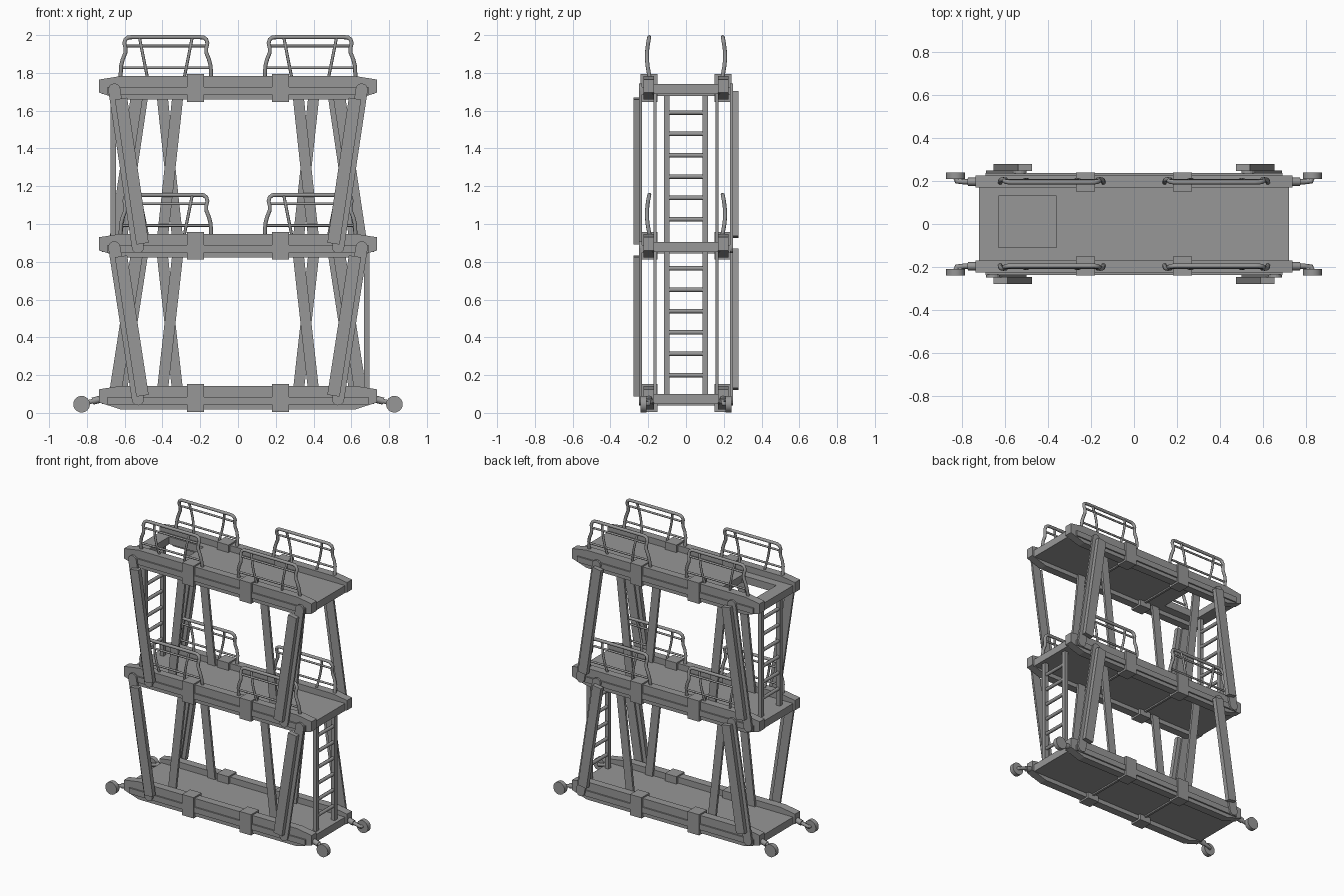
import bpy, bmesh, math
from mathutils import Vector

cube = bpy.data.objects.get("Cube")
if cube:
    bpy.data.objects.remove(cube, do_unlink=True)

GREY = (0.31, 0.31, 0.31, 1)
steel = bpy.data.materials.new("grey_steel")
steel.use_nodes = True
steel.diffuse_color = GREY
steel.node_tree.nodes["Principled BSDF"].inputs["Base Color"].default_value = GREY

LEVELS = {"lower": 0.0, "middle": 0.805, "upper": 1.64}
SIDES = (("left", 1), ("right", -1))
ENDS = (("front", -1), ("back", 1))


def link(name, mesh):
    ob = bpy.data.objects.new(name, mesh)
    bpy.context.collection.objects.link(ob)
    mesh.materials.clear()
    mesh.materials.append(steel)
    return ob


def prism(name, outline, y0, y1):
    """Extrude an x-z outline from y0 to y1."""
    bm = bmesh.new()
    face = bm.faces.new([bm.verts.new((x, y0, z)) for x, z in outline])
    ext = bmesh.ops.extrude_face_region(bm, geom=[face])
    moved = [v for v in ext["geom"] if isinstance(v, bmesh.types.BMVert)]
    bmesh.ops.translate(bm, verts=moved, vec=(0, y1 - y0, 0))
    bmesh.ops.recalc_face_normals(bm, faces=bm.faces)
    mesh = bpy.data.meshes.new(name)
    bm.to_mesh(mesh)
    bm.free()
    return link(name, mesh)


def box(name, x0, x1, y0, y1, z0, z1):
    return prism(name, [(x0, z0), (x1, z0), (x1, z1), (x0, z1)], y0, y1)


def bar(name, a, b, half, y0, y1, rounded=False):
    """Slanted flat bar between two x-z points, with square or round ends."""
    a, b = Vector(a), Vector(b)
    d = (b - a).normalized()
    n = Vector((-d.y, d.x))
    steps = 8 if rounded else 1
    outline = []
    for centre, sign in ((b, 1), (a, -1)):
        for i in range(steps + 1):
            t = math.pi * i / steps
            along = math.sin(t) if rounded else 0
            outline.append(centre + sign * half * (along * d - math.cos(t) * n))
    return prism(name, [tuple(p) for p in outline], y0, y1)


def tube(name, points, radius):
    """Round tube along a path."""
    cu = bpy.data.curves.new(name, "CURVE")
    cu.dimensions = "3D"
    cu.bevel_depth = radius
    cu.bevel_resolution = 2
    cu.use_fill_caps = True
    sp = cu.splines.new("POLY")
    sp.points.add(len(points) - 1)
    for p, co in zip(sp.points, points):
        p.co = (*co, 1)
    tmp = bpy.data.objects.new(name, cu)
    bpy.context.collection.objects.link(tmp)
    bpy.context.view_layer.update()
    mesh = bpy.data.meshes.new_from_object(tmp.evaluated_get(bpy.context.evaluated_depsgraph_get()))
    bpy.data.objects.remove(tmp, do_unlink=True)
    ob = link(name, mesh)
    bpy.ops.object.select_all(action="DESELECT")
    ob.select_set(True)
    bpy.context.view_layer.objects.active = ob
    bpy.ops.object.shade_smooth_by_angle(angle=math.radians(50))
    return ob


def beam_outline(z, top, bottom):
    right = [(0.62, bottom), (0.735, bottom + 0.037), (0.735, top - 0.018), (0.62, top)]
    return [(x, z + h) for x, h in right] + [(-x, z + h) for x, h in reversed(right)]


# Platforms: deck, side beams and clamps
for level, z in LEVELS.items():
    d0, d1 = z + 0.048, z + 0.1
    if level == "upper":
        # Deck pieces around the hatch opening
        box("upper_deck_main", -0.36, 0.72, -0.18, 0.18, d0, d1)
        box("upper_deck_end", -0.72, -0.63, -0.18, 0.18, d0, d1)
        box("upper_deck_front_strip", -0.63, -0.36, -0.18, -0.11, d0, d1)
        box("upper_deck_back_strip", -0.63, -0.36, 0.13, 0.18, d0, d1)
    else:
        box(level + "_deck", -0.72, 0.72, -0.18, 0.18, d0, d1)
    for end, s in ENDS:
        prism(f"{level}_{end}_beam", beam_outline(z, 0.143, 0.018), s * 0.17, s * 0.226)
        box(f"{level}_{end}_beam_rail", -0.69, 0.69, s * 0.226, s * 0.236, z + 0.045, z + 0.085)
        for side, m in SIDES:
            box(f"{level}_{end}_{side}_clamp", m * 0.225 - 0.045, m * 0.225 + 0.045,
                s * 0.15, s * 0.24, z + 0.006, z + 0.153)
    for side, m in SIDES:
        box(f"{level}_{side}_cross_strap", m * 0.225 - 0.008, m * 0.225 + 0.008,
            -0.17, 0.17, z + 0.038, z + 0.05)

# Legs: outer plate with thick bar, and slim inner leg; front and back slant opposite ways
for storey, base, top in (("lower", "lower", "middle"), ("upper", "middle", "upper")):
    z0, z1 = LEVELS[base] + 0.072, LEVELS[top] + 0.072
    for end, s in ENDS:
        xt, xb = (0.655, 0.53) if s < 0 else (0.53, 0.655)
        it, ib = (0.315, 0.405) if s < 0 else (0.405, 0.315)
        shift = 0.018 * s
        for side, m in SIDES:
            tag = f"{storey}_{end}_{side}"
            bar(tag + "_leg_plate", (m * xb, z0), (m * xt, z1), 0.032,
                s * 0.234, s * 0.248, rounded=True)
            lean = (xt - xb) * 0.045
            bar(tag + "_leg_bar", (m * (xb + lean - 0.03), z0 + 0.037 + shift),
                (m * (xt - lean - 0.03), z1 - 0.03 + shift), 0.033, s * 0.246, s * 0.278)
            bar(tag + "_inner_leg", (m * ib, z0), (m * it, z1), 0.029, s * 0.155, s * 0.172)


# Guard rails
def rail_y(h):
    return 0.193 + 0.014 * math.sin(math.pi * min(h, 0.22) / 0.22)


half_frame = [(0.24, 0), (0.237, 0.06), (0.228, 0.095), (0.214, 0.13), (0.214, 0.155),
              (0.22, 0.18), (0.214, 0.2), (0.2, 0.21), (0.18, 0.212)]
for level in ("middle", "upper"):
    base = LEVELS[level] + 0.137
    for end, s in ENDS:
        for side, m in SIDES:
            def place(path):
                return [(m * 0.382 + x, s * rail_y(h), base + h) for x, h in path]

            tag = f"{level}_{end}_{side}_guard"
            frame = half_frame + [(-x, h) for x, h in reversed(half_frame)]
            tube(tag + "_frame", place(frame), 0.011)
            for bar_name, w, h in (("low", 0.235, 0.05), ("high", 0.212, 0.165)):
                tube(f"{tag}_{bar_name}_bar", place([(-w, h), (w, h)]), 0.007)
            for k, post in ((-1, "first"), (1, "second")):
                steps = [i / 6 for i in range(7)]
                tube(f"{tag}_{post}_post",
                     place([(k * (0.098 + 0.042 * t), 0.212 * t) for t in steps]), 0.008)

# Ladders
for name, x, z0, z1, first in (("lower", 0.682, 0.09, 0.87, 0.2), ("upper", -0.66, 0.9, 1.71, 1.025)):
    for end, s in ENDS:
        box(f"{name}_ladder_{end}_rail", x - 0.014, x + 0.014, s * 0.102 - 0.015,
            s * 0.102 + 0.015, z0, z1)
    for i in range(6):
        z = first + i * 0.113
        tube(f"{name}_ladder_rung_{i + 1}", [(x, -0.09, z), (x, 0.09, z)], 0.012)

# Corner wheels on outrigger arms
for end, s in ENDS:
    for side, m in SIDES:
        tube(f"{end}_{side}_wheel_arm", [(m * 0.72, s * 0.196, 0.075), (m * 0.79, s * 0.196, 0.057),
             (m * 0.822, s * 0.198, 0.048), (m * 0.828, s * 0.215, 0.048)], 0.012)
        tube(f"{end}_{side}_arm_sleeve", [(m * 0.72, s * 0.196, 0.075),
             (m * 0.77, s * 0.196, 0.062)], 0.019)
        bpy.ops.mesh.primitive_cylinder_add(vertices=24, radius=0.044, depth=0.032,
                                            location=(m * 0.828, s * 0.224, 0.046),
                                            rotation=(math.pi / 2, 0, 0))
        wheel = bpy.context.object
        wheel.name = f"{end}_{side}_wheel"
        wheel.data.materials.append(steel)
        bpy.ops.object.shade_smooth_by_angle(angle=math.radians(40))
